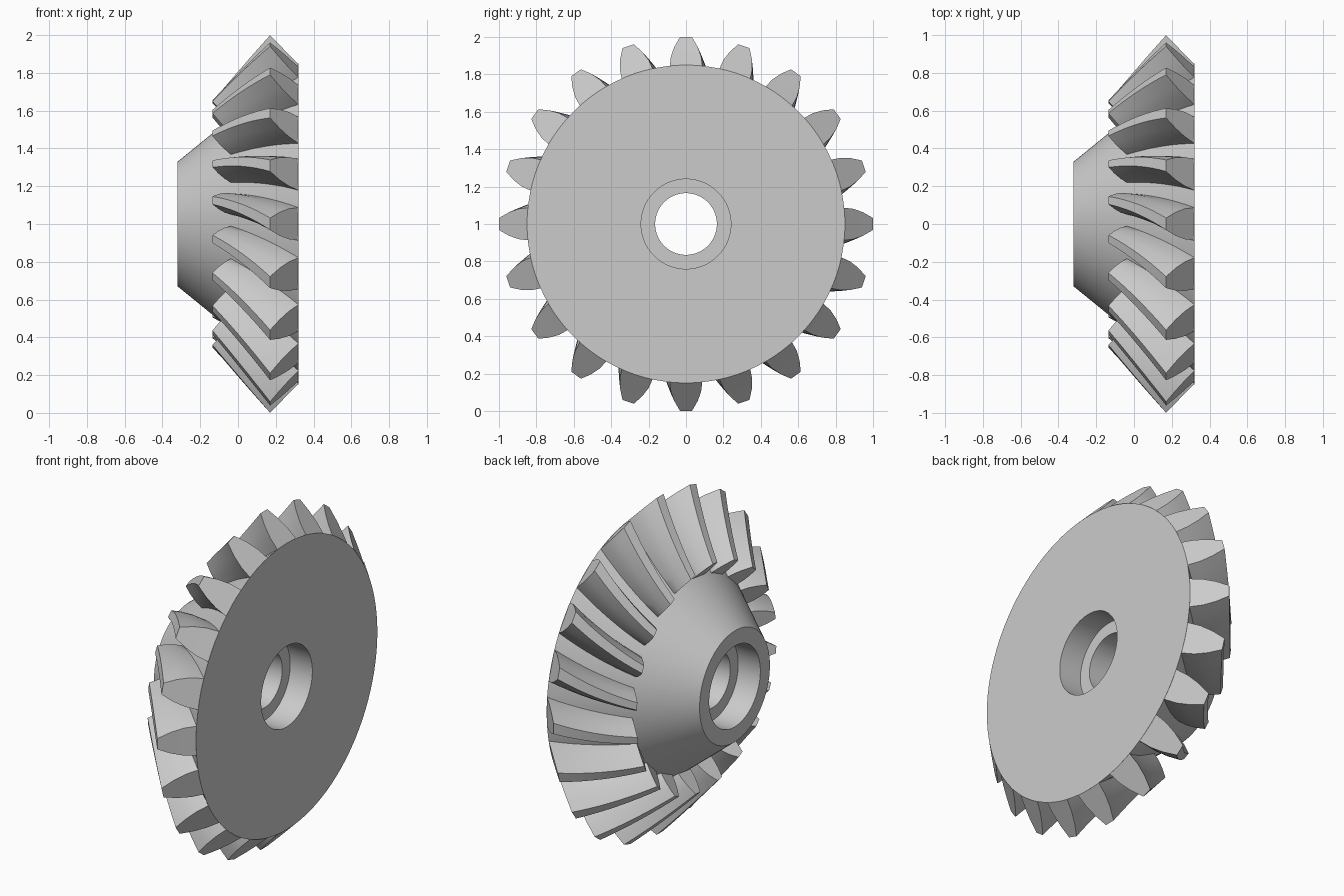
import bpy, bmesh
from math import sin, cos, pi, radians

if "Cube" in bpy.data.objects:
    bpy.data.objects.remove(bpy.data.objects["Cube"])

TEETH = 20
SEGMENTS = 96
APEX = -0.72           # x where the tooth cone closes
INNER_SCALE = 0.657    # size of the small tooth end
TWIST = radians(11)    # spiral from large to small end
STEPS = 8

steel = bpy.data.materials.new("grey steel")
steel.use_nodes = True
GREY = (0.6, 0.6, 0.6, 1)
steel.diffuse_color = GREY
steel.node_tree.nodes["Principled BSDF"].inputs["Base Color"].default_value = GREY


def around_axis(x, r, angle):
    """Point at radius r around the gear axle, which lies along x."""
    return (x, r * cos(angle), 1 + r * sin(angle))


def finish(bm, name):
    bmesh.ops.recalc_face_normals(bm, faces=bm.faces)
    mesh = bpy.data.meshes.new(name)
    bm.to_mesh(mesh)
    bm.free()
    mesh.materials.append(steel)
    obj = bpy.data.objects.new(name, mesh)
    bpy.context.collection.objects.link(obj)
    bpy.ops.object.select_all(action='DESELECT')
    obj.select_set(True)
    bpy.context.view_layer.objects.active = obj
    bpy.ops.object.shade_smooth_by_angle(angle=radians(30))
    return obj


def bridge(bm, a, b):
    """Quads between two closed loops of equal length."""
    n = len(a)
    for i in range(n):
        j = (i + 1) % n
        bm.faces.new((a[i], a[j], b[j], b[i]))


# Conical body with a bore, counterbored at both ends
profile = [(-0.32, 0.33), (0.32, 0.85), (0.32, 0.24), (0.175, 0.24),
           (0.175, 0.165), (-0.175, 0.165), (-0.175, 0.24), (-0.32, 0.24)]
bm = bmesh.new()
rings = [[bm.verts.new(around_axis(x, r, 2 * pi * i / SEGMENTS)) for i in range(SEGMENTS)]
         for x, r in profile]
for k, ring in enumerate(rings):
    bridge(bm, ring, rings[(k + 1) % len(rings)])
finish(bm, "gear_body")

# Spiral teeth: (x, radius, half width) of the large end, root to tip
flank = [(0.30, 0.815, 0.087), (0.32, 0.85, 0.087), (0.27, 0.90, 0.081),
         (0.22, 0.95, 0.062), (0.17, 1.0, 0.032)]
outline = [(x, r, -w) for x, r, w in flank] + [(x, r, w) for x, r, w in reversed(flank)]
bm = bmesh.new()
for tooth in range(TEETH):
    centre = 2 * pi * tooth / TEETH
    loops = []
    for s in range(STEPS + 1):
        t = s / STEPS
        scale = 1 + (INNER_SCALE - 1) * t
        loops.append([bm.verts.new(around_axis(APEX + (x - APEX) * scale, r * scale,
                                               centre - TWIST * t + w / r))
                      for x, r, w in outline])
    for a, b in zip(loops, loops[1:]):
        bridge(bm, a, b)
    # End caps as strips across the tooth
    for loop in (loops[0], loops[-1]):
        for i in range(len(flank) - 1):
            bm.faces.new((loop[i], loop[i + 1], loop[-2 - i], loop[-1 - i]))
finish(bm, "gear_teeth")
